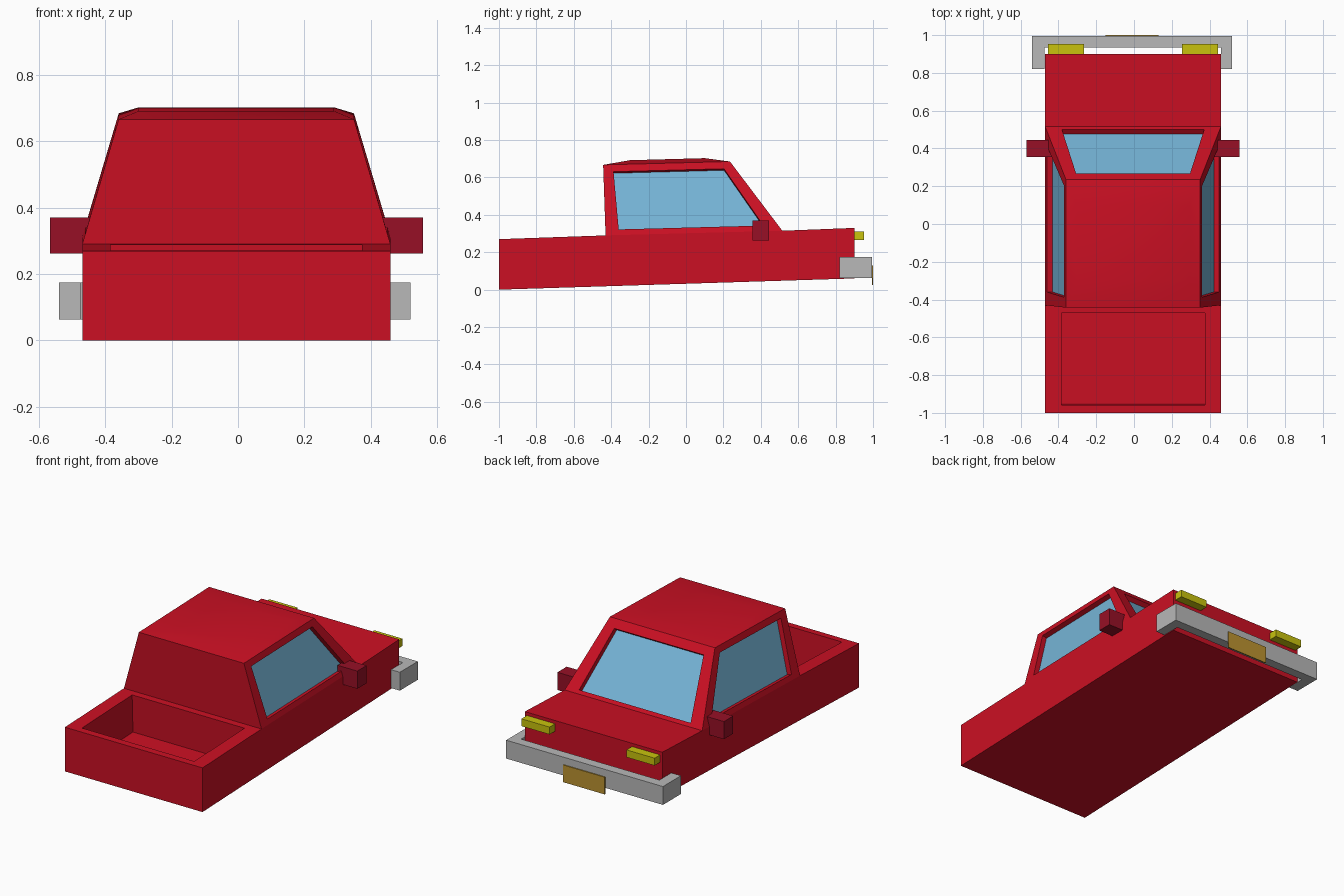
import bpy, bmesh
from mathutils import Vector

cube = bpy.data.objects.get("Cube")
if cube:
    bpy.data.objects.remove(cube, do_unlink=True)


def material(name, rgb):
    m = bpy.data.materials.new(name)
    m.use_nodes = True
    m.diffuse_color = (*rgb, 1)
    m.node_tree.nodes["Principled BSDF"].inputs["Base Color"].default_value = (*rgb, 1)
    return m


RED = material("red paint", (0.60, 0.005, 0.017))
DARK_RED = material("dark red", (0.31, 0.005, 0.019))
GLASS = material("blue glass", (0.18, 0.46, 0.68))
GREY = material("grey bumper", (0.48, 0.48, 0.48))
YELLOW = material("yellow lamp", (0.58, 0.54, 0.004))
GOLD = material("gold plate", (0.50, 0.29, 0.03))

CX = -0.005  # centre line of the bodywork


def finish(name, bm, *mats):
    bmesh.ops.remove_doubles(bm, verts=bm.verts, dist=1e-5)
    bmesh.ops.recalc_face_normals(bm, faces=bm.faces)
    me = bpy.data.meshes.new(name)
    bm.to_mesh(me)
    bm.free()
    for m in mats:
        me.materials.append(m)
    ob = bpy.data.objects.new(name, me)
    bpy.context.collection.objects.link(ob)
    return ob


def extrude_outline(bm, points, offset):
    """Fill a closed outline and extrude it into a prism."""
    face = bm.faces.new([bm.verts.new(p) for p in points])
    ext = bmesh.ops.extrude_face_region(bm, geom=[face], use_keep_orig=True)
    moved = [g for g in ext["geom"] if isinstance(g, bmesh.types.BMVert)]
    bmesh.ops.translate(bm, verts=moved, vec=offset)


def box(name, x, y, z, mat):
    bm = bmesh.new()
    extrude_outline(bm, [(x[0], y[0], z[0]), (x[1], y[0], z[0]),
                         (x[1], y[1], z[0]), (x[0], y[1], z[0])], (0, 0, z[1] - z[0]))
    return finish(name, bm, mat)


# Lower body: side profile extruded across, with a sunken cargo bed
W = 0.465
bm = bmesh.new()
profile = [(-1, 0), (0.9, 0.06), (0.9, 0.33), (0.515, 0.315), (-0.43, 0.29), (-1, 0.27)]
extrude_outline(bm, [(CX - W, y, z) for y, z in profile], (2 * W, 0, 0))
bmesh.ops.recalc_face_normals(bm, faces=bm.faces)
bed = next(f for f in bm.faces if f.normal.z > 0.9 and f.calc_center_median().y < -0.6)
bmesh.ops.inset_individual(bm, faces=[bed], thickness=0.06)
for v in bed.verts:
    v.co.x = CX + (0.38 if v.co.x > 0 else -0.38)
bmesh.ops.inset_individual(bm, faces=[bed], thickness=0.0005, depth=-0.23)
finish("body", bm, RED)


# Cab: tapered shell with recessed glass and a crowned roof
def quad(bm, pts, index=0, smooth=False):
    f = bm.faces.new([bm.verts.new(p) for p in pts])
    f.material_index = index
    f.smooth = smooth


def ring(bm, a, b, smooth=False):
    for i in range(4):
        j = (i + 1) % 4
        quad(bm, [a[i], a[j], b[j], b[i]], 0, smooth)


def window(bm, corners, u, v, inward):
    """Frame, reveal and glass inside a quad given bottom-first corners."""
    bl, br, tr, tl = corners
    opening = [bl.lerp(br, s).lerp(tl.lerp(tr, s), t)
               for s, t in ((u[0], v[0]), (u[1], v[0]), (u[1], v[1]), (u[0], v[1]))]
    n = (br - bl).cross(tl - bl).normalized()
    if n.dot(inward) < 0:
        n = -n
    glass = [p + n * 0.03 for p in opening]
    ring(bm, corners, opening)
    ring(bm, opening, glass)
    quad(bm, glass, 1)


def level(half, rear, front):
    """Rear right, rear left, front left, front right at one cab level."""
    return [Vector((CX + s * half, *p)) for s, p in
            ((-1, rear), (1, rear), (1, front), (-1, front))]


base = level(W, (-0.43, 0.29), (0.515, 0.315))
top = level(0.355, (-0.443, 0.667), (0.235, 0.685))
crown = level(0.295, (-0.30, 0.692), (0.10, 0.703))
bm = bmesh.new()
quad(bm, [base[0], base[1], top[1], top[0]])
for r, f, inward in ((0, 3, (1, 0, 0)), (1, 2, (-1, 0, 0))):
    window(bm, [base[r], base[f], top[f], top[r]], (0.077, 0.915), (0.08, 0.9), Vector(inward))
window(bm, [base[3], base[2], top[2], top[3]], (0.09, 0.91), (0.05, 0.88), Vector((0, -1, 0)))
ring(bm, top, crown, True)
quad(bm, crown, 0, True)
quad(bm, base)
finish("cab", bm, RED, GLASS)

# Wrap-around bumper and number plate
bm = bmesh.new()
outline = [(-0.54, 0.82), (-0.475, 0.82), (-0.475, 0.935), (0.46, 0.935),
           (0.46, 0.82), (0.52, 0.82), (0.52, 0.994), (-0.54, 0.994)]
extrude_outline(bm, [(x, y, 0.063) for x, y in outline], (0, 0, 0.112))
finish("bumper", bm, GREY)
box("number_plate", (-0.15, 0.13), (0.994, 1.0), (0.025, 0.13), GOLD)

# Paired headlights and wing mirrors
for side, s in (("left", 1), ("right", -1)):
    def span(a, b):
        return sorted((CX + s * a, CX + s * b))
    box(side + "_headlight", span(0.26, 0.45), (0.89, 0.953), (0.265, 0.31), YELLOW)
    box(side + "_mirror", span(0.43, 0.563), (0.355, 0.445), (0.262, 0.37), DARK_RED)
